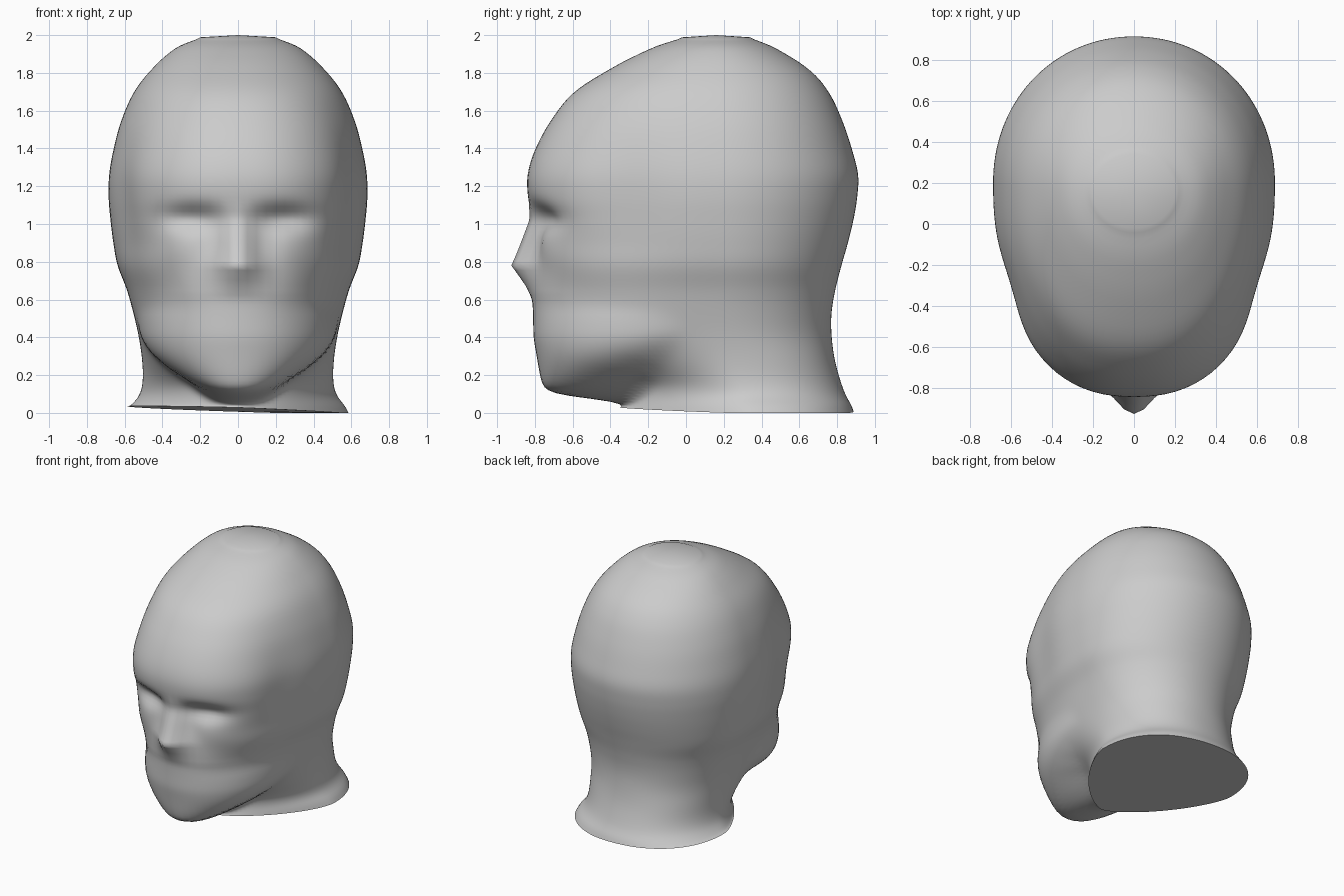
import bpy, bmesh, math

if "Cube" in bpy.data.objects:
    bpy.data.objects.remove(bpy.data.objects["Cube"])

# Horizontal sections of skull and neck, top to bottom:
# z, half width, front y, back y, y of widest point, front roundness, back roundness
SECTIONS = [
    (1.985, .20, -.02, .34, .16, 2.0, 2.0),
    (1.93, .335, -.19, .48, .17, 2.1, 2.0),
    (1.81, .465, -.42, .66, .17, 2.15, 2.05),
    (1.69, .555, -.60, .76, .17, 2.2, 2.05),
    (1.54, .62, -.72, .83, .18, 2.25, 2.05),
    (1.39, .66, -.80, .88, .19, 2.3, 2.05),
    (1.26, .682, -.838, .911, .20, 2.35, 2.05),
    (1.14, .685, -.836, .906, .20, 2.35, 2.05),
    (1.02, .675, -.812, .886, .20, 2.35, 2.05),
    (.90, .66, -.80, .857, .20, 2.3, 2.05),
    (.78, .637, -.80, .823, .20, 2.3, 2.05),
    (.65, .588, -.81, .79, .20, 2.25, 2.05),
    (.52, .552, -.813, .77, .20, 2.2, 2.1),
    (.40, .525, -.78, .772, .22, 2.0, 2.1),
    (.28, .508, -.52, .788, .25, 1.8, 2.2),
    (.17, .505, -.34, .818, .28, 1.6, 2.2),
    (.09, .525, -.32, .848, .32, 1.5, 2.2),
    (.022, .585, -.35, .888, .35, 1.4, 2.2),
]
# Jaw sections: z, half width, front y, y of widest point
JAW = [(.07, .02, -.50, -.46), (.085, .12, -.69, -.58), (.13, .225, -.765, -.48),
       (.20, .335, -.78, -.36), (.27, .425, -.79, -.26), (.33, .48, -.80, -.18),
       (.40, .52, -.812, -.08), (.52, .54, -.813, .02), (.68, .53, -.79, .20)]
COLS, SUB = 128, 5


def catmull(a, b, c, d, t):
    return tuple(.5 * (2*q + (r-p)*t + (2*p-5*q+4*r-s)*t*t + (3*q-p-3*r+s)*t**3)
                 for p, q, r, s in zip(a, b, c, d))


def bump(v, centre, width):
    return math.exp(-((v - centre) / width) ** 2)


def ramp(v, points, k=1):
    for a, b in zip(points, points[1:]):
        if a[0] <= v <= b[0]:
            return a[k] + (b[k] - a[k]) * (v - a[0]) / (b[0] - a[0])
    return 0


def face_offset(x, z):
    """Nose ridge, eye sockets, cheeks and mouth; negative is outward."""
    ax = abs(x)
    nose = ramp(z, [(.60, 0), (.68, .045), (.78, .125), (.9, .075), (1.03, .02), (1.12, 0)])
    nose_w = ramp(z, [(.6, .13), (.78, .11), (1.03, .065), (1.13, .07)]) or .1
    d = -nose * bump(x, 0, nose_w)
    d += .07 * bump(ax, .24, .15) * bump(z, 1.03, .07)
    d += .02 * bump(ax, .14, .07) * bump(z, .93, .12)
    d -= .012 * bump(ax, .32, .13) * bump(z, .86, .09)
    d += .012 * bump(ax, .40, .12) * bump(z, .64, .12)
    return d


def jaw_reach(s, c, mid, z, r):
    """Distance along a ray from the section centre to the jaw, if beyond r."""
    if not JAW[0][0] <= z <= JAW[-1][0]:
        return r
    w, front, wide = (ramp(z, JAW, k) for k in (1, 2, 3))
    steps, far = 200, 1.25
    for i in range(steps):
        q = far - (far - r) * i / steps
        x, y = abs(q * s), mid - q * c
        depth = wide - front if y < wide else .16
        if (x / w) ** 2.2 + (abs(y - wide) / depth) ** 2.2 < 1:
            return q
    return r


def ring(sec, lowest):
    z, w, front, back, mid, ef, eb = sec
    pts = []
    for i in range(COLS):
        a = 2 * math.pi * i / COLS
        s, c = math.sin(a), math.cos(a)
        e, d = (ef, mid - front) if c > 0 else (eb, back - mid)
        r = (abs(s / w) ** e + abs(c / d) ** e) ** (-1 / e)
        if c > 0:
            r = jaw_reach(s, c, mid, z, r)
        x, y = r * s, mid - r * c
        if c > 0:
            y += face_offset(x, z) * min(1, c * 1.5)
        # flatter temples
        x *= 1 - .055 * bump(y, -.33, .22) * bump(z, 1.1, .4)
        # the neck is cut slightly askew
        zz = max(0, z - .033 * x - .018 * y) if lowest else z
        pts.append((x, y, zz))
    return pts


# Head and neck in one lofted skin
bm = bmesh.new()
top = bm.verts.new((0, .16, 2))
n = len(SECTIONS)
rings = []
for k in range(n - 1):
    quad = [SECTIONS[min(max(k + j, 0), n - 1)] for j in (-1, 0, 1, 2)]
    for t in range(SUB):
        rings.append(ring(catmull(*quad, t / SUB), False))
rings.append(ring(SECTIONS[-1], True))
loops = [[bm.verts.new(p) for p in r] for r in rings]
for i in range(COLS):
    j = (i + 1) % COLS
    bm.faces.new((top, loops[0][i], loops[0][j]))
    for a, b in zip(loops, loops[1:]):
        bm.faces.new((a[i], b[i], b[j], a[j]))

# Soften the jaw line and the crown
soft = [v for lp in loops[:-1] for v in lp if v.co.z < .62]
crown = [v for lp in loops[:8] for v in lp]
for _ in range(6):
    bmesh.ops.smooth_vert(bm, verts=soft, factor=.5,
                          use_axis_x=True, use_axis_y=True, use_axis_z=True)
    bmesh.ops.smooth_vert(bm, verts=crown, factor=.5, use_axis_z=True)

# Closed underside of the neck
bm.faces.new(loops[-1])
bmesh.ops.recalc_face_normals(bm, faces=bm.faces)
for f in bm.faces:
    f.smooth = len(f.verts) < 5
mesh = bpy.data.meshes.new("head")
bm.to_mesh(mesh)
bm.free()
head = bpy.data.objects.new("head", mesh)
bpy.context.collection.objects.link(head)
